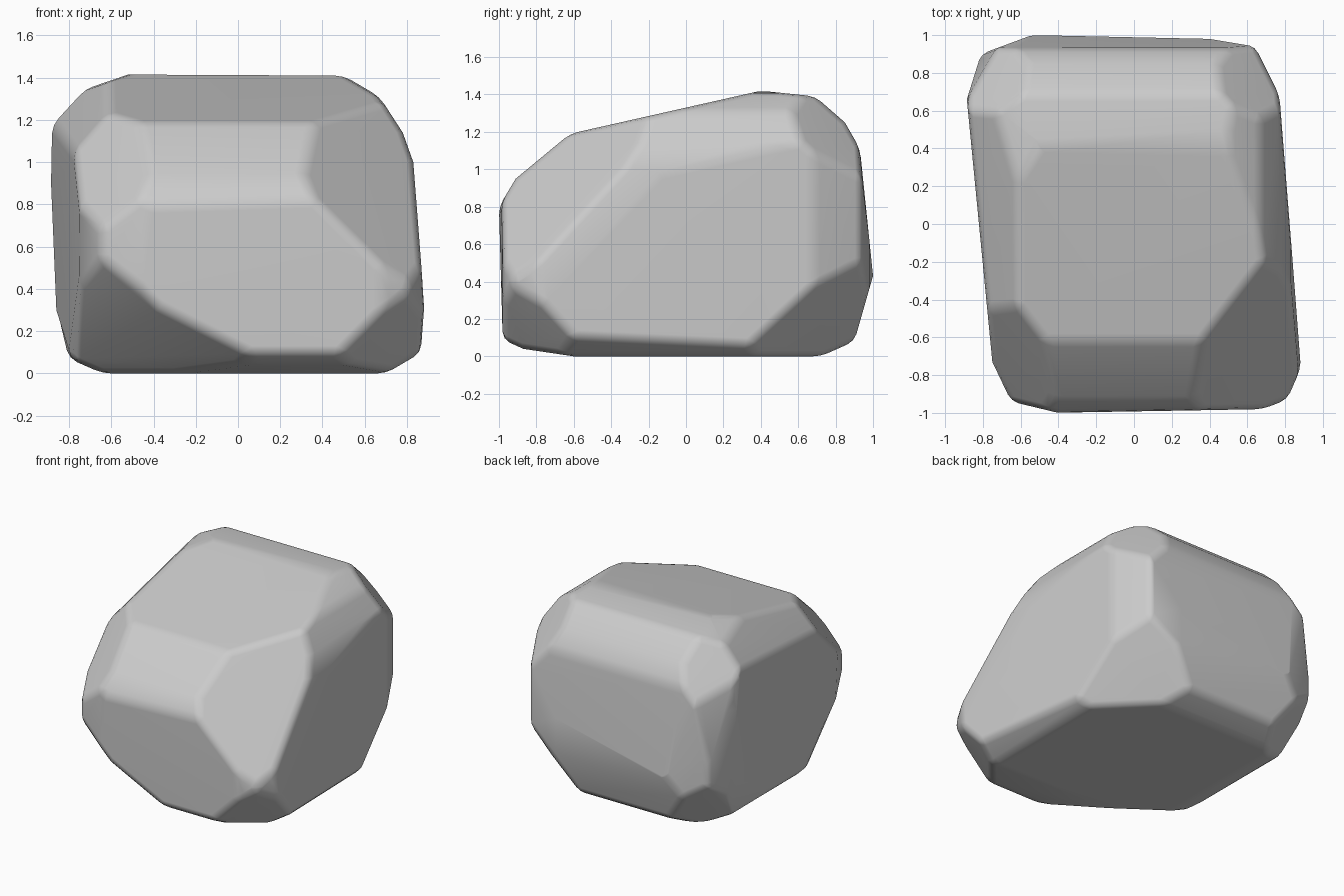
import bpy, bmesh
from mathutils import Vector

if "Cube" in bpy.data.objects:
    bpy.data.objects.remove(bpy.data.objects["Cube"])

# Silhouettes of the boulder: front (x,z), side (y,z), top (x,y)
front = [(-0.88, 1.21), (-0.80, 1.32), (-0.52, 1.415), (0.5, 1.41), (0.67, 1.31), (0.78, 1.14),
         (0.83, 1.0), (0.885, 0.3), (0.87, 0.1), (0.7, 0), (-0.64, 0), (-0.8, 0.07),
         (-0.86, 0.3), (-0.885, 0.9)]
side = [(-1, 0.8), (-0.91, 0.95), (-0.62, 1.19), (0.4, 1.42), (0.69, 1.39), (0.85, 1.25),
        (0.93, 1.11), (1.0, 0.43), (0.9, 0.08), (0.72, 0), (-0.6, 0), (-0.87, 0.04), (-0.98, 0.09)]
top = [(-0.81, 0.9), (-0.54, 1.0), (0.4, 0.98), (0.64, 0.94), (0.77, 0.68), (0.885, -0.76),
       (0.81, -0.93), (0.68, -0.98), (-0.4, -1), (-0.65, -0.94), (-0.75, -0.73), (-0.885, 0.66)]

# Chipped corners and edges: direction and plane offset
chips = [((1, -1, 1), 2.17), ((-1, -1, 1), 2.28), ((1, 1, 1), 2.54), ((-1, 1, 1), 2.67),
         ((-1, -1, -1), 1.05), ((1, -1, -1), 1.37), ((1, 1, -1), 1.08), ((-1, 1, -1), 1.31),
         ((-0.73, -0.155, 0.66), 1.33), ((-0.84, 0.53, 0.11), 1.215),
         ((-0.377, -0.527, -0.765), 0.425)]


def cut(bm, normal, offset):
    """Slice off everything beyond the plane and cap the hole."""
    n = Vector(normal)
    bmesh.ops.bisect_plane(bm, geom=bm.verts[:] + bm.edges[:] + bm.faces[:], dist=1e-5,
                           plane_co=n * (offset / n.length_squared), plane_no=n.normalized(),
                           clear_outer=True)
    bmesh.ops.holes_fill(bm, edges=[e for e in bm.edges if e.is_boundary], sides=0)


def cut_profile(bm, pts, a, b):
    """Trim the block to a convex outline lying in axes a, b."""
    pts = [Vector(p) for p in pts]
    mid = sum(pts, Vector((0, 0))) / len(pts)
    for p, q in zip(pts, pts[1:] + pts[:1]):
        n2 = Vector((q.y - p.y, p.x - q.x)).normalized()
        if n2.dot(p - mid) < 0:
            n2 = -n2
        n = [0, 0, 0]
        n[a], n[b] = n2
        cut(bm, n, max(n2.dot(r) for r in pts))


# Rough block trimmed to shape
bm = bmesh.new()
bmesh.ops.create_cube(bm, size=4)
cut_profile(bm, front, 0, 2)
cut_profile(bm, side, 1, 2)
cut_profile(bm, top, 0, 1)
for direction, offset in chips:
    cut(bm, direction, offset)

# Clean hull with tiny edges merged
bmesh.ops.remove_doubles(bm, verts=bm.verts[:], dist=0.03)
points = [v.co.copy() for v in bm.verts]
bm.free()
bm = bmesh.new()
for co in points:
    bm.verts.new(co)
bmesh.ops.convex_hull(bm, input=bm.verts[:])
loose = [v for v in bm.verts if not v.link_faces]
bmesh.ops.delete(bm, geom=loose, context='VERTS')
bmesh.ops.dissolve_limit(bm, angle_limit=0.05, verts=bm.verts[:], edges=bm.edges[:])
bmesh.ops.recalc_face_normals(bm, faces=bm.faces[:])
for f in bm.faces:
    f.smooth = True

mesh = bpy.data.meshes.new("boulder")
bm.to_mesh(mesh)
bm.free()
boulder = bpy.data.objects.new("boulder", mesh)
bpy.context.collection.objects.link(boulder)

# Worn edges with soft shading
bevel = boulder.modifiers.new("worn_edges", 'BEVEL')
bevel.width = 0.06
bevel.segments = 2
bevel.limit_method = 'ANGLE'
bevel.angle_limit = 0.35
boulder.modifiers.new("shading", 'WEIGHTED_NORMAL')
